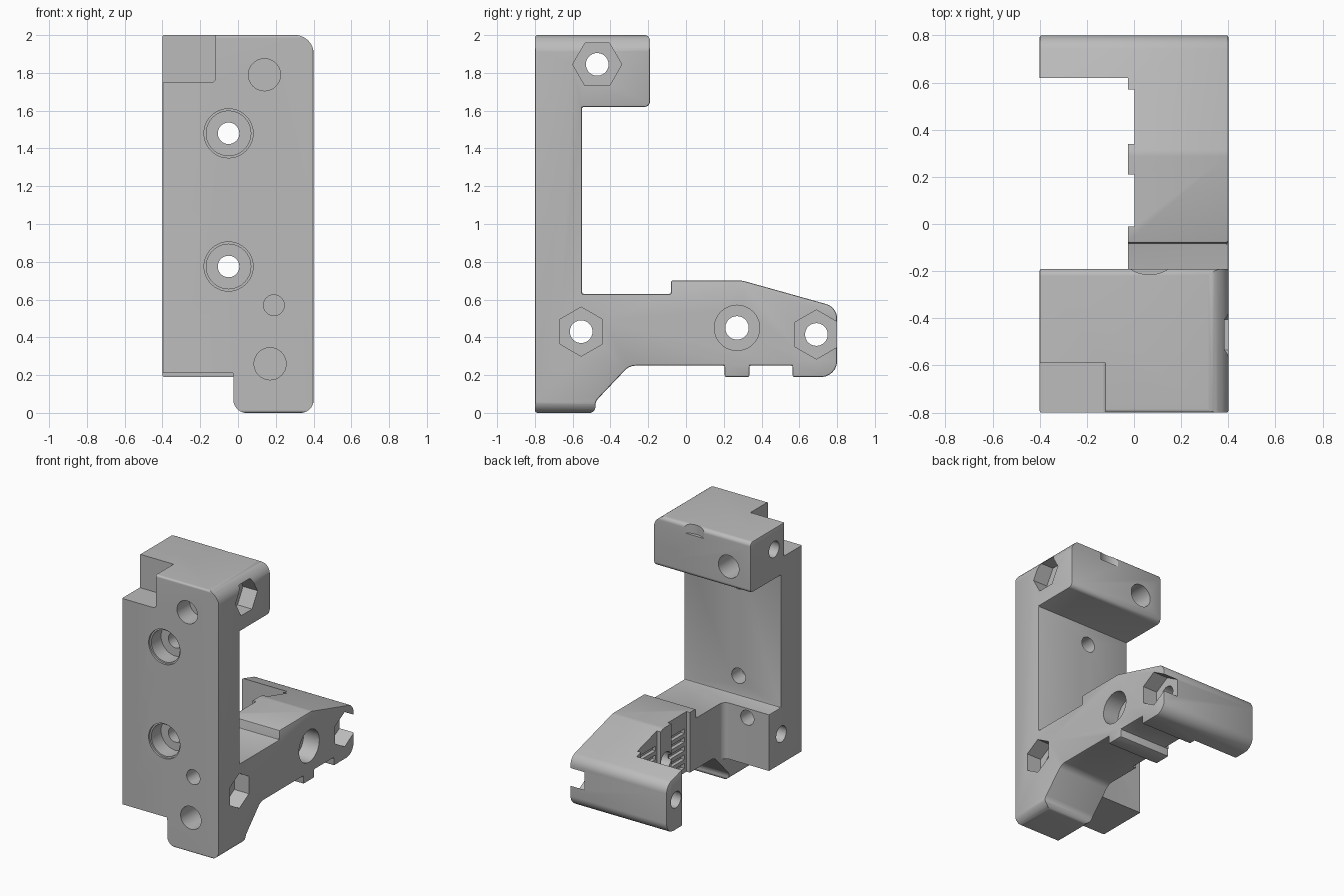
import bpy, math
from mathutils import Vector

old = bpy.data.objects.get("Cube")
if old:
    bpy.data.objects.remove(old, do_unlink=True)

grey = bpy.data.materials.new("plain grey")
grey.use_nodes = True
tone = (0.5, 0.5, 0.5, 1)
grey.diffuse_color = tone
grey.node_tree.nodes["Principled BSDF"].inputs["Base Color"].default_value = tone

# Where the two profile coordinates and the extrusion depth go, per axis
PLACE = {"x": lambda a, b, d: (d, a, b),
         "y": lambda a, b, d: (a, d, b),
         "z": lambda a, b, d: (a, b, d)}


def rounded(points, steps=8):
    """Replace corners given as (a, b, radius) with arcs."""
    out = []
    for i, p in enumerate(points):
        c = Vector(p[:2])
        if len(p) == 2:
            out.append(c)
            continue
        u = (Vector(points[i - 1][:2]) - c).normalized()
        v = (Vector(points[(i + 1) % len(points)][:2]) - c).normalized()
        half = u.angle(v) / 2
        centre = c + (u + v).normalized() * (p[2] / math.sin(half))
        start = c + u * (p[2] / math.tan(half)) - centre
        end = c + v * (p[2] / math.tan(half)) - centre
        for k in range(steps + 1):
            w = start.lerp(end, k / steps)
            out.append(centre + w.normalized() * p[2])
    return out


def prism(name, points, axis, lo, hi):
    pts = rounded(points)
    n = len(pts)
    verts = [PLACE[axis](p[0], p[1], d) for d in (lo, hi) for p in pts]
    faces = [tuple(reversed(range(n))), tuple(range(n, 2 * n))]
    faces += [(i, (i + 1) % n, n + (i + 1) % n, n + i) for i in range(n)]
    mesh = bpy.data.meshes.new(name)
    mesh.from_pydata(verts, [], faces)
    mesh.materials.append(grey)
    obj = bpy.data.objects.new(name, mesh)
    bpy.context.collection.objects.link(obj)
    bpy.context.view_layer.objects.active = obj
    bpy.ops.object.mode_set(mode="EDIT")
    bpy.ops.mesh.select_all(action="SELECT")
    bpy.ops.mesh.normals_make_consistent(inside=False)
    bpy.ops.object.mode_set(mode="OBJECT")
    return obj


def disc(a, b, r, sides=40, turn=0.0):
    return [(a + r * math.cos(turn + math.tau * k / sides),
             b + r * math.sin(turn + math.tau * k / sides)) for k in range(sides)]


def rect(a0, b0, a1, b1):
    return [(a0, b0), (a1, b0), (a1, b1), (a0, b1)]


def combine(tool, operation="DIFFERENCE"):
    bpy.context.view_layer.objects.active = body
    mod = body.modifiers.new("cut", "BOOLEAN")
    mod.operation, mod.solver, mod.object = operation, "EXACT", tool
    bpy.ops.object.modifier_apply(modifier=mod.name)
    bpy.data.objects.remove(tool, do_unlink=True)


def cut(points, axis, lo, hi):
    combine(prism("cutter", points, axis, lo, hi))


# Side profile of the whole bracket
body = prism("bracket_body", [
    (-.8, 0, .015), (-.48, 0, .03), (-.48, .06, .06), (-.3, .25, .08),
    (.205, .25), (.205, .19), (.335, .19), (.335, .25), (.565, .25), (.565, .19),
    (.8, .19, .085), (.8, .56, .08), (.3, .7, .1), (-.08, .7), (-.08, .63),
    (-.55, .63), (-.55, 1.62), (-.19, 1.62, .03), (-.19, 2, .03), (-.8, 2, .015),
], "x", -.4, .4)
bevel = body.modifiers.new("edge", "BEVEL")
bevel.width, bevel.segments, bevel.angle_limit = .008, 2, math.radians(50)
bpy.context.view_layer.objects.active = body
bpy.ops.object.modifier_apply(modifier=bevel.name)

# Front outline with rounded corners and the foot
combine(prism("outline", [
    (-.41, .19), (-.025, .19), (-.025, 0, .07), (.401, 0, .07),
    (.401, 2.001, .1), (-.41, 2.001)], "y", -1, 1), "INTERSECT")

# Open space beside the arm, leaving the front block, boss and rear bar
cut([(-.6, -.41), (-.025, -.41, .05), (-.025, -.01), (.003, -.01),
     (.003, .21), (-.025, .21), (-.025, .34), (.003, .34), (.003, .57),
     (-.025, .57), (-.025, .62), (-.6, .62)], "z", -.2, 1.2)

# Underside of the front block and notch at the upper corner
cut(rect(-.6, -1, -.026, 0), "z", -.1, .21)
cut([(-.6, 1.75), (-.12, 1.75, .02), (-.12, 2.2), (-.6, 2.2)], "y", -1, -.59)

# Gripping grooves on the inside of the arm
for y0, y1 in ((.015, .195), (.355, .555)):
    for k in range(5):
        z = .285 + k * .065
        cut(rect(y0, z, y1, z + .035), "x", -.02, .03)

# Nut pockets with cross holes
for y, z, turn in ((-.47, 1.845, 0), (-.555, .43, math.pi / 2), (.69, .415, math.pi / 2)):
    cut(disc(y, z, .13, 6, turn), "x", .28, .6)
    cut(disc(y, z, .06), "x", -.6, .5)

# Recessed hole through the arm
cut(disc(.27, .45, .12), "x", .27, .6)
cut(disc(.27, .45, .062), "x", -.3, .5)

# Recessed mounting holes in the back plate
for z in (1.48, .775):
    cut(disc(-.05, z, .13), "y", -1, -.785)
    cut(disc(-.05, z, .118), "y", -.9, -.67)
    cut(disc(-.05, z, .057), "y", -.9, -.4)

# Blind holes in the front and rear faces
for x, z, r, lo, hi in ((.14, 1.79, .085, -1, -.65), (.17, .26, .085, -1, -.5),
                        (.19, .57, .055, -1, -.65), (-.22, 1.775, .085, -.4, 0),
                        (-.22, .56, .055, -.6, -.3)):
    cut(disc(x, z, r), "y", lo, hi)

# Small scallop at the top rear edge
cut(disc(.065, -.07, .145), "z", 1.93, 2.2)

bpy.ops.object.select_all(action="DESELECT")
body.select_set(True)
bpy.context.view_layer.objects.active = body
bpy.ops.object.shade_smooth_by_angle(angle=math.radians(30))
